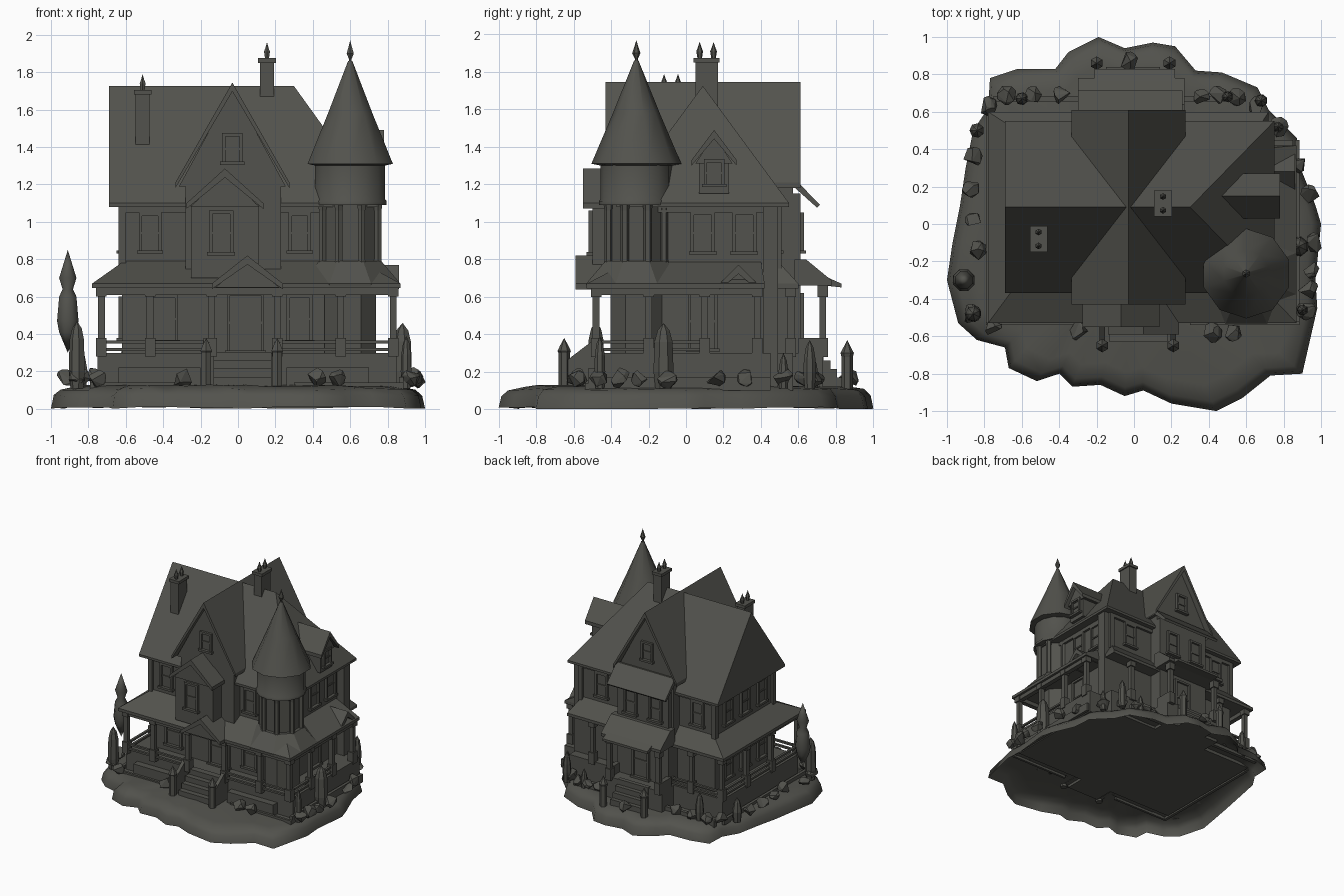
import bpy, bmesh, math, random
from mathutils import Vector, Matrix

if "Cube" in bpy.data.objects:
    bpy.data.objects.remove(bpy.data.objects["Cube"])

random.seed(4)
mat = bpy.data.materials.new("dark grey stone")
mat.diffuse_color = (0.085, 0.085, 0.074, 1)
mat.use_nodes = True
mat.node_tree.nodes["Principled BSDF"].inputs["Base Color"].default_value = mat.diffuse_color


def finish(name, bm):
    bmesh.ops.recalc_face_normals(bm, faces=bm.faces)
    me = bpy.data.meshes.new(name)
    bm.to_mesh(me)
    bm.free()
    me.materials.append(mat)
    ob = bpy.data.objects.new(name, me)
    bpy.context.collection.objects.link(ob)
    return ob


def hull(name, pts):
    bm = bmesh.new()
    for p in pts:
        bm.verts.new(p)
    bmesh.ops.convex_hull(bm, input=bm.verts)
    bmesh.ops.dissolve_limit(bm, angle_limit=0.01, verts=bm.verts, edges=bm.edges)
    return finish(name, bm)


def boxes(name, *specs):
    """each spec is x0, x1, y0, y1, z0, z1"""
    bm = bmesh.new()
    for x0, x1, y0, y1, z0, z1 in specs:
        m = Matrix.Translation(((x0 + x1) / 2, (y0 + y1) / 2, (z0 + z1) / 2))
        m = m @ Matrix.Diagonal((abs(x1 - x0), abs(y1 - y0), z1 - z0, 1))
        bmesh.ops.create_cube(bm, size=1, matrix=m)
    return finish(name, bm)


def extrude(name, profile, axis, a, b):
    """profile of (u, z) points swept along the x or y axis"""
    return hull(name, [(u, w, z) if axis == 'y' else (w, u, z)
                       for u, z in profile for w in (a, b)])


def gable(name, axis, c, half, peak, eave, a, b, inset=0.03, t=0.03):
    """two roof slabs over a recessed gable wall"""
    for s, side in ((-1, "left"), (1, "right")):
        extrude(f"{name}_{side}_slope", [(c, peak), (c, peak - t * 1.6), (c + s * half, eave),
                                         (c + s * half, eave - t)], axis, a, b)
    extrude(name + "_infill", [(c, peak - t), (c - half + .02, eave - t + .01),
                               (c + half - .02, eave - t + .01)], axis, a + inset, b - inset)


def skirt(name, r0, z0, r1, z1):
    """sloped roof between two rectangles x0, x1, y0, y1, with a fascia"""
    pts = [(x, y, z) for r, z in ((r0, z0), (r0, z0 - .025), (r1, z1)) for x in r[:2] for y in r[2:]]
    return hull(name, pts)


def lathe(name, cx, cy, profile, n=10, smooth=False):
    bm = bmesh.new()
    rings = [[bm.verts.new((cx + r * math.cos(2 * math.pi * (i + .5) / n),
                            cy + r * math.sin(2 * math.pi * (i + .5) / n), z)) for i in range(n)]
             for r, z in profile]
    for a, b in zip(rings, rings[1:]):
        for i in range(n):
            bm.faces.new((a[i], a[(i + 1) % n], b[(i + 1) % n], b[i]))
    bm.faces.new(rings[0])
    bm.faces.new(rings[-1])
    bmesh.ops.remove_doubles(bm, verts=bm.verts, dist=1e-4)
    ob = finish(name, bm)
    if smooth:
        bpy.ops.object.select_all(action='DESELECT')
        ob.select_set(True)
        bpy.context.view_layer.objects.active = ob
        bpy.ops.object.shade_smooth_by_angle(angle=math.radians(50))
    return ob


def window(name, axis, wall, out, u, z, w, h):
    """framed window on the wall plane axis = wall, facing out (+1 or -1)"""
    f = .018
    bars = [(u - w / 2, u + w / 2, z + h / 2 - f, z + h / 2, .02), (u - w / 2 - .01, u + w / 2 + .01, z - h / 2, z - h / 2 + f, .03),
            (u - w / 2, u - w / 2 + f, z - h / 2, z + h / 2, .02), (u + w / 2 - f, u + w / 2, z - h / 2, z + h / 2, .02),
            (u - w / 2, u + w / 2, z - .006, z + .006, .012), (u - w / 2, u + w / 2, z - h / 2, z + h / 2, .004)]
    boxes(name, *[(a, b, wall, wall + out * d, c, e) if axis == 'y' else (wall, wall + out * d, a, b, c, e)
                  for a, b, c, e, d in bars])


# ground mound with ragged rim, open underneath
rim = [(-.19, 1), (-.05, .94), (.1, .97), (.22, .95), (.33, .82), (.47, .81), (.66, .73), (.72, .61), (.87, .46),
       (.89, .3), (.97, .1), (1, 0), (.97, -.3), (.98, -.45), (.9, -.8), (.73, -.81), (.58, -.93), (.44, -1),
       (.2, -.96), (.05, -.89), (-.05, -.92), (-.18, -.86), (-.33, -.87), (-.4, -.8), (-.52, -.84), (-.67, -.77),
       (-.69, -.66), (-.84, -.62), (-.94, -.53), (-1, -.3), (-.97, -.1), (-.93, .1), (-.9, .3), (-.86, .5),
       (-.78, .62), (-.77, .78), (-.62, .83), (-.42, .83), (-.35, .92)]
bm = bmesh.new()
rings = [[bm.verts.new((x * s, y * s, z + random.uniform(0, .012))) for x, y in rim]
         for s, z in ((1, 0), (.985, .065), (.95, .1), (.86, .118))]
hub = bm.verts.new((0, 0, .13))
for i in range(len(rim)):
    j = (i + 1) % len(rim)
    for a, b in zip(rings, rings[1:]):
        bm.faces.new((a[i], a[j], b[j], b[i]))
    bm.faces.new((rings[-1][i], rings[-1][j], hub))
ground = finish("ground", bm)
ground.data.shade_smooth()

# rocks around the garden edge, with a low curb behind them
spots = [(-.78, .63), (-.86, .36), (-.87, .19), (-.86, .02), (-.84, -.14), (-.92, -.32), (-.87, -.48), (-.75, -.56),
         (-.68, .69), (-.54, .69), (-.39, .69), (-.03, .87), (.36, .68), (.45, .69), (.55, .68), (.66, .63), (.77, .52),
         (.88, .32), (.94, .16), (.96, -.1), (.95, -.25), (.93, -.35), (.92, -.46), (.53, -.58), (.42, -.58), (-.3, -.57)]
for k, (x, y) in enumerate(spots):
    r = random.uniform(.045, .06)
    hull(f"rock_{k}", [Vector((x, y, .165)) + Vector((random.gauss(0, 1), random.gauss(0, 1), random.gauss(0, .8))).normalized() * r
                       for _ in range(14)])
boxes("curb", (-.75, -.27, .655, .685, .1, .16), (.25, .6, .655, .685, .1, .16), (.86, .885, -.52, .45, .1, .17),
      (-.79, -.765, -.53, .6, .1, .15), (-.79, -.25, -.54, -.52, .1, .14), (.3, .885, -.54, -.52, .1, .14))

# topiary and pointed shrubs
lathe("tall_topiary", -.91, -.3, [(0, .3), (.05, .41), (.062, .47), (.05, .6), (.03, .64), (.05, .7), (.03, .76), (0, .85)], 8, True)
for k, (x, y, h, r) in enumerate([(-.86, -.48, .47, .045), (.88, -.12, .46, .055), (.77, .52, .3, .03), (.68, .66, .37, .035),
                                  (.5, .68, .28, .03), (-.6, .67, .36, .035), (-.84, .5, .32, .04), (.9, -.46, .39, .03)]):
    lathe(f"shrub_{k}", x, y, [(r * .8, .11), (r, .2), (r * .9, h - .1), (r * .6, h - .04), (0, h)], 7)

# foundation, walls
boxes("porch_deck", (-.75, .72, -.46, .57, .1, .3), (.5, .85, -.46, .45, .1, .3), (-.28, .25, .5, .73, .1, .3))
boxes("planter", (-.64, -.2, -.52, -.45, .12, .22), (.26, .7, -.52, -.45, .12, .22))
boxes("house_walls", (-.62, .66, -.3, .49, .28, 1.1))
boxes("gable_block", (-.28, .23, -.38, .57, .7, 1.2))
boxes("front_bay_wall", (-.25, .11, -.5, -.3, .7, 1.1))
boxes("rear_bay_wall", (-.26, .23, .45, .61, .28, 1.15))
boxes("corner_boards", *[(x - .02, x + .02, y - .02, y + .02, .75, 1.1) for x in (-.62, .66) for y in (-.3, .49)])
boxes("eave_band", (-.64, .68, -.32, .51, 1.05, 1.1))

# roofs
hull("main_roof", [(-.69, .09, 1.725), (.3, .09, 1.725)] +
     [(x, y, z) for x in (-.69, .75) for y in (-.37, .55) for z in (1.08, 1.1)])
gable("cross_gable", 'y', -.03, .305, 1.745, 1.21, -.43, .61, .045)
gable("front_bay_roof", 'y', -.07, .205, 1.285, 1.1, -.55, -.35)
gable("side_dormer_roof", 'x', .15, .12, 1.49, 1.33, .46, .78)
boxes("side_dormer_wall", (.5, .74, .07, .23, 1.15, 1.34))
extrude("rear_bay_roof", [(.56, 1.23), (.58, 1.23), (.715, 1.09), (.7, 1.075), (.56, 1.2)], 'x', -.3, .26)
skirt("porch_roof", (-.78, .72, -.53, .6), .67, (-.61, .65, -.3, .49), .79)
skirt("porch_roof_right", (0, .87, -.53, .42), .67, (.1, .65, -.3, .4), .79)
extrude("rear_porch_roof", [(.58, .8), (.64, .8), (.78, .685), (.78, .66), (.58, .66)], 'x', -.3, .27)
extrude("rear_step_canopy", [(.74, .71), (.83, .67), (.83, .65), (.74, .66)], 'x', -.21, .22)
gable("entry_pediment", 'y', .05, .19, .82, .67, -.59, -.34)
gable("side_pediment", 'x', .28, .1, .77, .67, .65, .86)
boxes("porch_beam", (-.75, .84, -.5, -.46, .61, .65), (-.75, -.71, -.5, .57, .61, .65), (.81, .85, -.5, .4, .61, .65))

# turret
TX, TY = .6, -.265
lathe("turret_porch_roof", TX, TY, [(.285, .645), (.29, .67), (.18, .79)], 8)
lathe("turret_core", TX, TY, [(.15, .3), (.15, 1.1)], 8)
lathe("turret_drum", TX, TY, [(.2, 1.09), (.2, 1.11), (.192, 1.12), (.192, 1.32)], 14, True)
lathe("turret_cone", TX, TY, [(.19, 1.3), (.24, 1.31), (.125, 1.58), (.012, 1.86)], 10, True)
lathe("turret_finial", TX, TY, [(.008, 1.84), (.008, 1.87), (.022, 1.9), (.012, 1.93), (0, 1.97)], 6)
for k in range(8):
    a = math.pi / 4 * k + .39
    lathe(f"turret_column_{k}", TX + .16 * math.cos(a), TY + .16 * math.sin(a), [(.026, .76), (.022, .8), (.022, 1.06), (.028, 1.1)], 6)

# porch columns and railings
cols = [(x, -.48) for x in (-.73, -.47, -.14, .21, .55, .83)] + [(-.73, y) for y in (-.12, .22, .55)] + \
       [(.83, y) for y in (-.2, .1, .38)] + [(x, .73) for x in (-.25, .22)] + [(-.45, .56), (.5, .56)]
boxes("porch_columns", *[s for x, y in cols for s in (
    (x - .018, x + .018, y - .018, y + .018, .28, .64), (x - .028, x + .028, y - .028, y + .028, .28, .38),
    (x - .028, x + .028, y - .028, y + .028, .6, .66))])
boxes("railings", *[s for z in (.31, .35) for s in (
    (-.73, -.14, -.49, -.47, z, z + .016), (.21, .83, -.49, -.47, z, z + .016), (-.74, -.72, -.48, .55, z, z + .016),
    (.82, .84, -.48, .1, z, z + .016), (-.73, -.25, .55, .57, z, z + .016))])
boxes("rear_porch_walls", (-.28, -.24, .6, .74, .28, .38), (.21, .25, .6, .74, .28, .38))

# steps, stair walls and newel posts, front and back
boxes("front_steps", *[(-.13, .18, -.63 + .045 * k, -.44, .1, .17 + .045 * k) for k in range(4)])
boxes("rear_steps", *[(-.15, .14, .7, .84 - .035 * k, .1, .17 + .045 * k) for k in range(4)])
for x in (-.17, .21):
    extrude(f"front_stair_wall_{x}", [(-.65, .12), (-.65, .25), (-.48, .38), (-.46, .38), (-.46, .12)], 'x', x - .015, x + .015)
    lathe(f"front_newel_{x}", x, -.65, [(.03, .1), (.03, .3), (.036, .31), (.022, .34), (0, .38)], 6)
for x in (-.2, .19):
    lathe(f"rear_newel_{x}", x, .86, [(.03, .1), (.03, .28), (.036, .3), (.02, .33), (0, .37)], 6)

# chimneys with caps and pots
for name, x, y, z0, z1 in (("centre", .155, .11, 1.4, 1.86), ("left", -.51, -.08, 1.4, 1.69)):
    boxes(name + "_chimney", (x - .037, x + .037, y - .06, y + .06, z0, z1 - .01),
          (x - .047, x + .047, y - .07, y + .07, z1 - .01, z1 + .015))
    for s in (-1, 1):
        lathe(f"{name}_pot_{s}", x, y + s * .037, [(.01, z1), (.018, z1 + .05), (.01, z1 + .07), (0, z1 + .1)], 6)
boxes("side_chimney_stack", (.64, .73, .41, .49, .12, 1.08))

# windows
for k, (u, w) in enumerate([(-.47, .12), (.33, .12)]):
    window(f"front_upper_window_{k}", 'y', -.3, -1, u, .94, w, .22)
window("bay_window", 'y', -.5, -1, -.09, .94, .13, .24)
window("front_gable_window", 'y', -.385, -1, -.03, 1.39, .11, .17)
window("rear_gable_window", 'y', .565, 1, -.03, 1.39, .11, .17)
window("dormer_window", 'x', .74, 1, .15, 1.26, .11, .15)
for k, y in enumerate((.09, .31)):
    window(f"right_upper_window_{k}", 'x', .66, 1, y, .94, .13, .23)
for k, y in enumerate((-.14, .09, .32)):
    window(f"left_upper_window_{k}", 'x', -.62, -1, y, .94, .12, .22)
    window(f"left_lower_window_{k}", 'x', -.62, -1, y, .48, .12, .24)
for k, x in enumerate((-.46, -.14, .1, .46)):
    window(f"rear_upper_window_{k}", 'y', .61 if abs(x) < .3 else .49, 1, x, .94, .12, .22)
window("front_lower_window", 'y', -.3, -1, -.4, .48, .16, .26)
window("front_lower_window_right", 'y', -.3, -1, .33, .48, .14, .26)
window("front_door", 'y', -.3, -1, .04, .46, .2, .33)
window("rear_door", 'y', .61, 1, 0, .46, .16, .32)
window("side_door", 'x', .66, 1, .09, .47, .16, .33)
